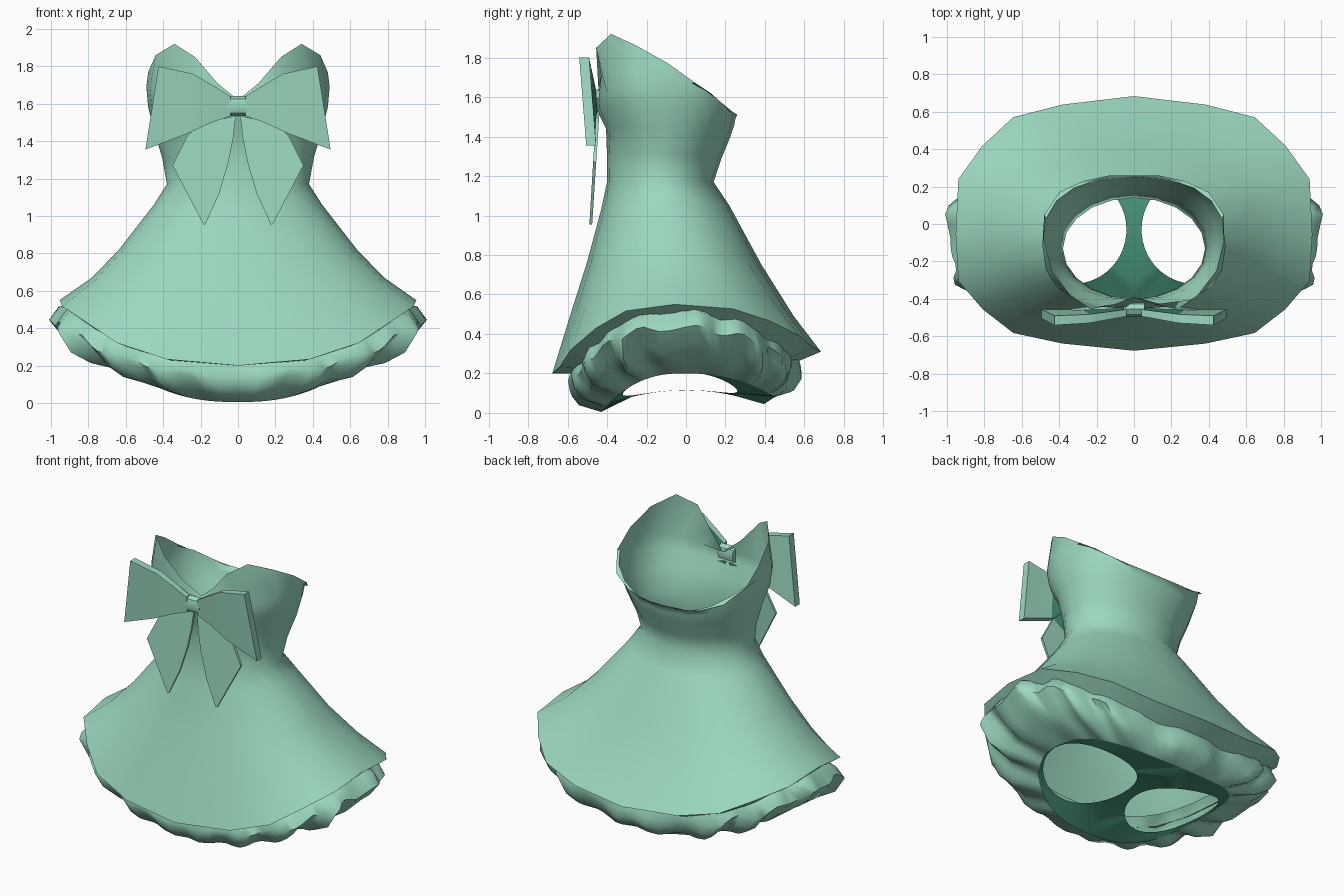
import bpy, bmesh, math, random
from math import sin, cos, pi

if "Cube" in bpy.data.objects:
    bpy.data.objects.remove(bpy.data.objects["Cube"])
random.seed(4)


def material(name, rgb):
    m = bpy.data.materials.new(name)
    m.use_nodes = True
    m.diffuse_color = (*rgb, 1)
    b = m.node_tree.nodes["Principled BSDF"]
    b.inputs["Base Color"].default_value = (*rgb, 1)
    b.inputs["Roughness"].default_value = 0.8
    return m


MINT = material("mint green", (0.33, 0.69, 0.52))
DEEP = material("deep green", (0.065, 0.30, 0.185))


def finish(name, bm, mats, angle=40):
    """Turn a bmesh into a smooth-shaded object."""
    bmesh.ops.remove_doubles(bm, verts=bm.verts, dist=0.0005)
    bmesh.ops.recalc_face_normals(bm, faces=bm.faces)
    me = bpy.data.meshes.new(name)
    bm.to_mesh(me)
    bm.free()
    for m in mats:
        me.materials.append(m)
    ob = bpy.data.objects.new(name, me)
    bpy.context.collection.objects.link(ob)
    bpy.ops.object.select_all(action="DESELECT")
    ob.select_set(True)
    bpy.context.view_layer.objects.active = ob
    bpy.ops.object.shade_smooth_by_angle(angle=math.radians(angle))
    return ob


def spow(v, p):
    return math.copysign(abs(v) ** p, v)


def ring(spec, n, p=1.0, wave=None):
    """Squarish ring; spec = half width, front y, back y, front z, side z, back z."""
    X, yf, yb, zf, zs, zb = spec
    ys = (yf + yb) / 2 - .1 * (X - .38)   # wide rings are widest a little forward
    pts = []
    for i in range(n):
        a = 2 * pi * i / n
        c = cos(a)
        y, z = (yf, zf) if c > 0 else (yb, zb)
        r, dz = wave(a) if wave else (1, 0)
        pts.append((X * r * spow(sin(a), p),
                    ys + (y - ys) * r * abs(c) ** p,
                    zs + (z - zs) * c * c + dz))
    return pts


def loft(bm, rings):
    rows = [[bm.verts.new(p) for p in r] for r in rings]
    for a, b in zip(rows, rows[1:]):
        for i in range(len(a)):
            j = (i + 1) % len(a)
            bm.faces.new((a[i], a[j], b[j], b[i]))


# Dress body: sweetheart neckline, fitted bodice, flared skirt, turned-under hem
neck = [(0, -.39, 1.62), (.11, -.43, 1.71), (.23, -.455, 1.85), (.34, -.38, 1.92),
        (.44, -.25, 1.86), (.48, -.09, 1.77), (.48, .05, 1.67), (.40, .17, 1.58),
        (.27, .23, 1.53), (.13, .26, 1.51), (0, .26, 1.51)]
neck += [(-x, y, z) for x, y, z in neck[-2:0:-1]]


def folds(k):
    return lambda a: (1 + k * cos(10 * a), 0)


bm = bmesh.new()
loft(bm, [neck] + [ring(s, 20, p, folds(k)) for s, p, k in (
    ((.49, -.455, .25, 1.59, 1.69, 1.49), .8, 0),
    ((.48, -.45, .245, 1.53, 1.58, 1.46), .84, 0),
    ((.45, -.405, .225, 1.44, 1.46, 1.40), .92, 0),
    ((.405, -.40, .18, 1.30, 1.31, 1.29), 1, 0),
    ((.38, -.40, .14, 1.17, 1.17, 1.17), 1, 0),
    ((.45, -.43, .22, 1.03, 1.06, 1.05), .95, 0),
    ((.64, -.50, .38, .76, .82, .75), .86, .006),
    ((.79, -.58, .54, .50, .67, .49), .81, .01),
    ((.965, -.67, .675, .20, .55, .31), .78, .012),
    ((.88, -.56, .54, .20, .48, .25), .78, 0))])
finish("dress_body", bm, [MINT], 60)

# Ruffled underskirt that curls in towards the legs
phase = [random.uniform(0, 6) for _ in range(3)]


def ruffle(k):
    return lambda a: (1 + k * (sin(13 * abs(a - pi) + phase[0]) * .7
                               + sin(23 * abs(a - pi) + phase[1]) * .4 - .4),
                      k * .6 * sin(17 * abs(a - pi) + phase[2]))


N = 96
edge = ring((.62, -.43, .45, .005, .20, .08), N, .82)
bm = bmesh.new()
loft(bm, [ring(s, N, .8, ruffle(k)) for s, k in (
    ((.86, -.53, .51, .27, .54, .38), 0),
    ((.95, -.57, .55, .22, .50, .30), .03),
    ((1.0, -.60, .57, .16, .43, .23), .03),
    ((.92, -.59, .57, .11, .33, .18), .05),
    ((.82, -.55, .54, .055, .26, .12), .03))] + [edge])
finish("ruffled_underskirt", bm, [MINT], 60)

# Inner lining closing the bottom, with two leg holes
bm = bmesh.new()
cx, cy, rx, ry = .325, -.03, .285, .29
for side in (1, -1):
    half = edge[:N // 2 + 1]
    y0, y1 = half[-1][1], half[0][1]
    mid = []
    for i in range(1, 16):
        y = y0 + (y1 - y0) * i / 16
        mid.append((0, y, max(.02, .115 - .45 * y * y)))
    outer = half + mid
    inner = []
    for x, y, z in outer:
        a = math.atan2(y - cy, x - cx)
        hx, hy = cx + rx * cos(a), cy + ry * sin(a)
        inner.append((hx, hy, .115 + .25 * hx * hx - .45 * hy * hy))
    loft(bm, [[(side * x, y, z) for x, y, z in r] for r in (outer, inner)])
finish("leg_lining", bm, [DEEP], 60)


def slab(name, outline, front, back):
    """Two mirrored cloth pieces drawn in x and z, lined deep green behind the knot."""
    for label, s in (("left_", 1), ("right_", -1)):
        bm = bmesh.new()
        f = [bm.verts.new((s * x, front(x, z), z)) for x, z in outline]
        b = [bm.verts.new((s * x, back(x, z), z)) for x, z in outline]
        n = len(outline)
        # strips run between the upper and lower halves of the outline
        for i in range(n // 2 - 1):
            for v in (f, b):
                face = bm.faces.new((v[i], v[i + 1], v[n - 2 - i], v[n - 1 - i]))
                face.material_index = int(v is b and i < 2)
        for i in range(n):
            j = (i + 1) % n
            bm.faces.new((f[i], f[j], b[j], b[i]))
        finish(label + name, bm, [MINT, DEEP])


# Bow loops
slab("bow_loop",
     [(.04, 1.64), (.12, 1.69), (.24, 1.76), (.425, 1.80),
      (.495, 1.355), (.27, 1.44), (.14, 1.50), (.04, 1.535)],
     lambda x, z: -.485 - .04 * min(1, x / .3) - .08 * (z - 1.6),
     lambda x, z: -.45 - .025 * min(1, x / .3) - .08 * (z - 1.6))

# Bow tails
slab("bow_tail",
     [(.03, 1.53), (.20, 1.50), (.27, 1.43), (.35, 1.27), (.185, .955),
      (.175, .955), (.10, 1.12), (.05, 1.29), (.025, 1.42), (.012, 1.53)],
     lambda x, z: -.455 - .06 * (1.53 - z),
     lambda x, z: -.438 - .065 * (1.53 - z))

# Knot pinching the bow together
bm = bmesh.new()
loft(bm, [[(x, -.455 - .04 * cos(a), 1.588 + .053 * sin(a))
           for a in (i * pi / 4 for i in range(8))] for x in (-.055, .055)])
bmesh.ops.holes_fill(bm, edges=bm.edges, sides=8)
finish("bow_knot", bm, [MINT])
